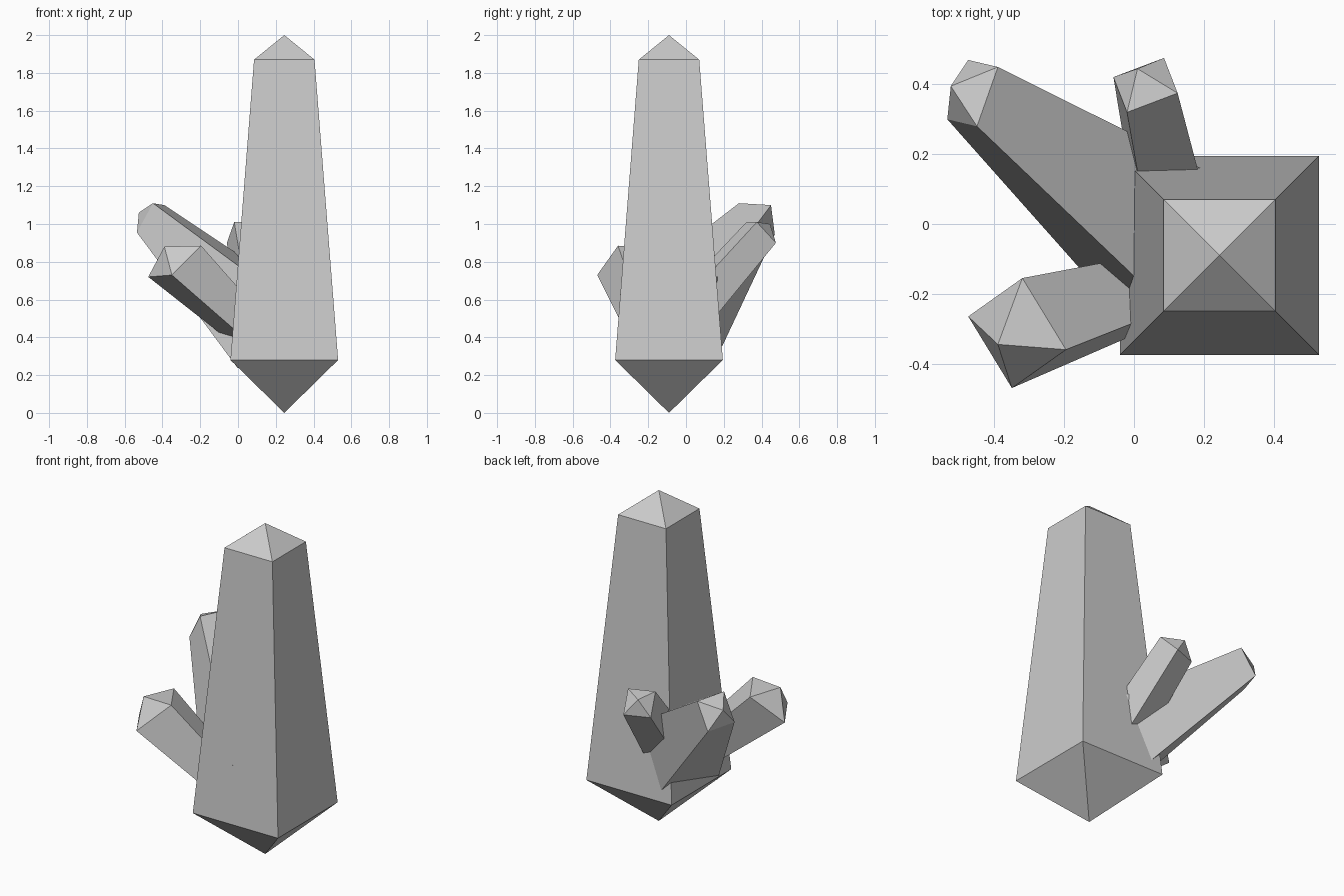
import bpy
import bmesh
from mathutils import Vector

if "Cube" in bpy.data.objects:
    bpy.data.objects.remove(bpy.data.objects["Cube"])


def crystal(name, top_tip, top, u, v, base, scale, base_tip):
    """Four-sided tapered crystal: u and v are two neighbouring corner
    offsets of the upper ring; the lower ring is the same square, scaled."""
    u, v = Vector(u), Vector(v)
    corners = (u, v, -u, -v)
    bm = bmesh.new()
    upper = [bm.verts.new(Vector(top) + c) for c in corners]
    lower = [bm.verts.new(Vector(base) + c * scale) for c in corners]
    tip, foot = bm.verts.new(top_tip), bm.verts.new(base_tip)
    for i in range(4):
        j = (i + 1) % 4
        bm.faces.new((lower[i], lower[j], upper[j], upper[i]))
        bm.faces.new((upper[i], upper[j], tip))
        bm.faces.new((lower[j], lower[i], foot))
    bmesh.ops.recalc_face_normals(bm, faces=bm.faces)
    mesh = bpy.data.meshes.new(name)
    bm.to_mesh(mesh)
    bm.free()
    obj = bpy.data.objects.new(name, mesh)
    bpy.context.collection.objects.link(obj)
    return obj


# tall central crystal
crystal("main_crystal", (0.245, -0.09, 2.0), (0.245, -0.09, 1.87),
        (0.16, 0.16, 0), (-0.16, 0.16, 0),
        (0.245, -0.09, 0.28), 0.285 / 0.16, (0.245, -0.09, 0))

# long crystal leaning back left
crystal("left_back_crystal", (-0.525, 0.395, 1.06), (-0.4625, 0.375, 1.0275),
        (0.0725, 0.075, 0.0725), (0.0125, -0.095, 0.0825),
        (0.178, -0.111, 0.42), 2.5, (0.25, -0.14, 0.38))

# small crystal leaning back
crystal("back_crystal", (0.01, 0.445, 1.0), (0.033, 0.398, 0.955),
        (0.092, -0.023, 0.055), (-0.053, -0.078, 0.055),
        (0.13, -0.052, 0.445), 1.255, (0.15, -0.1, 0.4))

# crystal leaning front left, widest near its tip
crystal("left_front_crystal", (-0.39, -0.345, 0.88), (-0.335, -0.3125, 0.8025),
        (0.015, 0.1575, 0.0725), (-0.14, 0.0475, -0.0825),
        (0.215, -0.14, 0.285), 0.56, (0.26, -0.12, 0.24))
